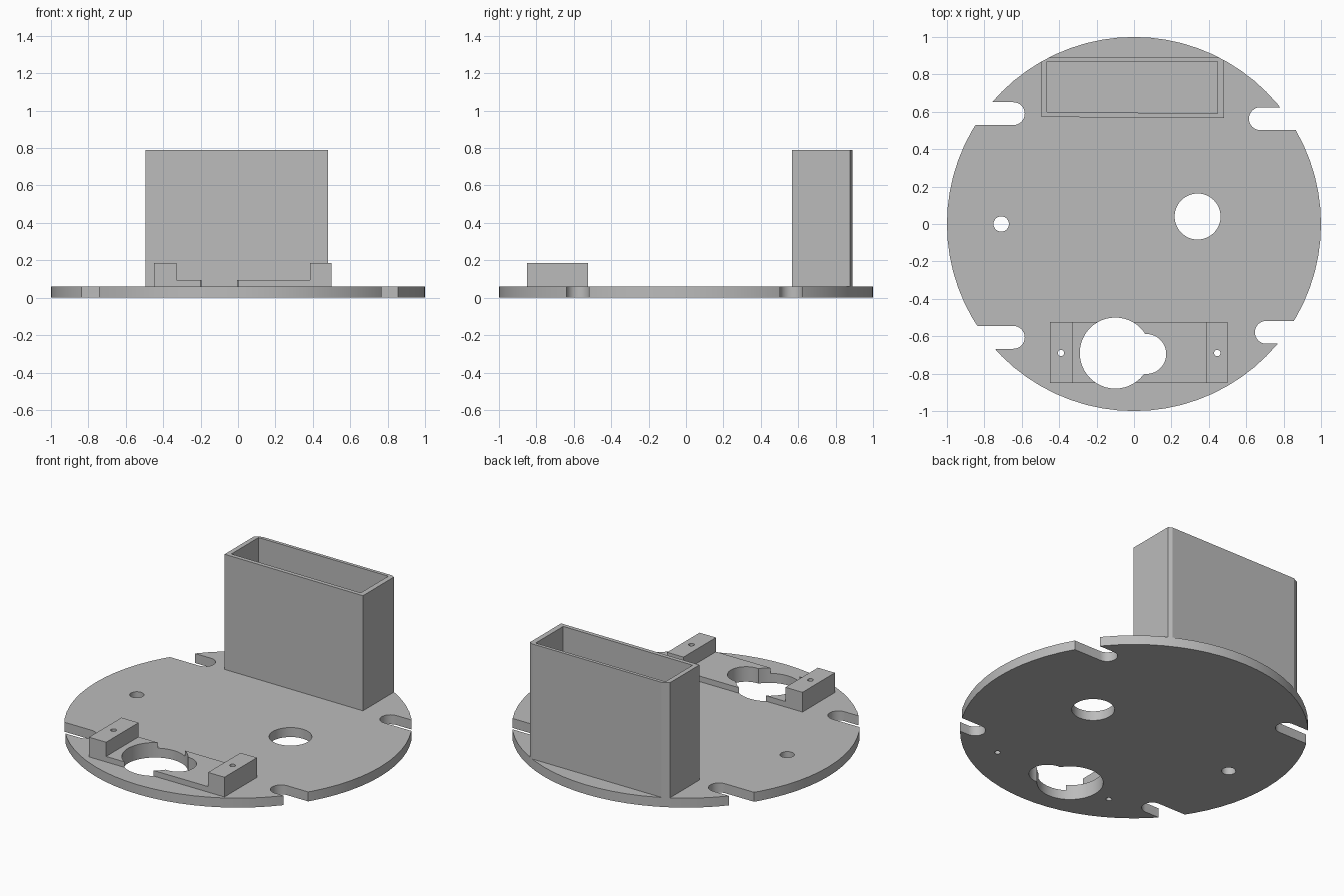
import bpy, bmesh
from math import cos, sin, pi, radians

cube = bpy.data.objects.get("Cube")
if cube:
    bpy.data.objects.remove(cube, do_unlink=True)

grey = bpy.data.materials.new("plain grey")
grey.use_nodes = True
COLOUR = (0.5, 0.5, 0.5, 1)
grey.diffuse_color = COLOUR
grey.node_tree.nodes["Principled BSDF"].inputs["Base Color"].default_value = COLOUR

PLATE_TOP = 0.06


def prism(name, outline, low, high, axis="z"):
    """Extrude a counter-clockwise outline along z, or an x-z outline along y."""
    bm = bmesh.new()
    place = (lambda a, b: (a, b, low)) if axis == "z" else (lambda a, b: (a, low, b))
    face = bm.faces.new([bm.verts.new(place(a, b)) for a, b in outline])
    moved = bmesh.ops.extrude_face_region(bm, geom=[face])["geom"]
    offset = (0, 0, high - low) if axis == "z" else (0, high - low, 0)
    bmesh.ops.translate(bm, vec=offset, verts=[v for v in moved if isinstance(v, bmesh.types.BMVert)])
    bmesh.ops.recalc_face_normals(bm, faces=bm.faces)
    mesh = bpy.data.meshes.new(name)
    bm.to_mesh(mesh)
    bm.free()
    mesh.materials.append(grey)
    obj = bpy.data.objects.new(name, mesh)
    bpy.context.collection.objects.link(obj)
    return obj


def circle(x, y, r, n=48):
    return [(x + r * cos(2 * pi * i / n), y + r * sin(2 * pi * i / n)) for i in range(n)]


def slot(side, x, y, r=0.061, n=16):
    """Round-ended slot running out past the rim on the given side."""
    arc = [(x - side * r * sin(pi * i / n), y + r * cos(pi * i / n)) for i in range(n + 1)]
    return arc + [(side * 1.2, y - r), (side * 1.2, y + r)]


def combine(target, outline, operation="DIFFERENCE", low=-0.2):
    tool = prism("cutter", outline, low, 1.2)
    tool.hide_render = True
    mod = target.modifiers.new("cut", "BOOLEAN")
    mod.operation, mod.object, mod.solver = operation, tool, "EXACT"
    bpy.context.view_layer.objects.active = target
    bpy.ops.object.modifier_apply(modifier=mod.name)
    bpy.data.objects.remove(tool, do_unlink=True)


# Round base plate
plate = prism("base_plate", circle(0, 0, 1, 72), 0, PLATE_TOP)

# Motor mount: a thin bed between two raised screw blocks
profile = [(-0.45, PLATE_TOP), (0.50, PLATE_TOP), (0.50, 0.185), (0.385, 0.185),
           (0.385, 0.095), (-0.33, 0.095), (-0.33, 0.185), (-0.45, 0.185)]
mount = prism("motor_mount", profile, -0.85, -0.525, axis="y")

# Motor opening and screw holes pass through both mount and plate
for hole in [(-0.10, -0.69, 0.19), (0.065, -0.695, 0.107),
             (-0.39, -0.69, 0.017), (0.445, -0.69, 0.017)]:
    for part in (plate, mount):
        combine(part, circle(*hole))

# Cable holes and rim slots in the plate
for hole in [(-0.71, 0, 0.041), (0.34, 0.04, 0.123)]:
    combine(plate, circle(*hole))
for place in [(-1, -0.645, 0.59), (1, 0.675, 0.563), (-1, -0.645, -0.606), (1, 0.707, -0.579)]:
    combine(plate, slot(*place))

# Open-topped box, its rear corners trimmed to the rim
box = prism("battery_box", [(-0.495, 0.572), (0.48, 0.566), (0.48, 0.889), (-0.495, 0.891)],
            PLATE_TOP, 0.79)
combine(box, [(-0.465, 0.598), (0.447, 0.592), (0.447, 0.868), (-0.465, 0.87)],
        low=PLATE_TOP + 0.002)
combine(box, circle(0, 0, 1, 72), "INTERSECT")

# Smooth the round walls, keep the edges crisp
bpy.ops.object.select_all(action="DESELECT")
for part in (plate, mount, box):
    part.select_set(True)
bpy.context.view_layer.objects.active = plate
bpy.ops.object.shade_smooth_by_angle(angle=radians(25))
